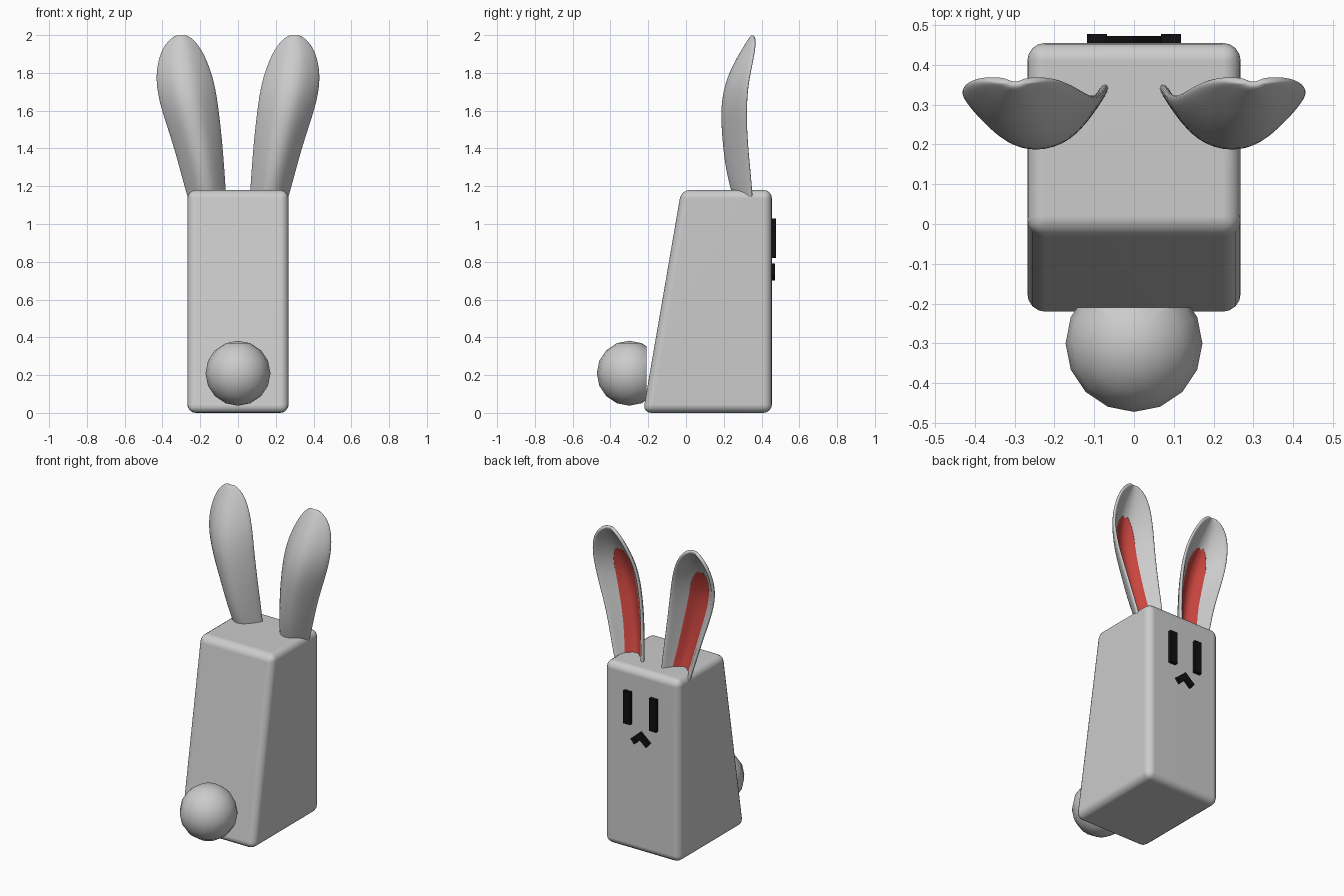
import bpy, bmesh
from mathutils import Matrix

if "Cube" in bpy.data.objects:
    bpy.data.objects.remove(bpy.data.objects["Cube"])


def material(name, rgb):
    m = bpy.data.materials.new(name)
    m.diffuse_color = (*rgb, 1)
    m.use_nodes = True
    m.node_tree.nodes["Principled BSDF"].inputs["Base Color"].default_value = m.diffuse_color
    return m


def finish(name, bm, mat=None, smooth=False):
    me = bpy.data.meshes.new(name)
    bm.to_mesh(me)
    bm.free()
    ob = bpy.data.objects.new(name, me)
    bpy.context.collection.objects.link(ob)
    if mat:
        me.materials.append(mat)
    for p in me.polygons:
        p.use_smooth = smooth
    return ob


def prism(points, offset):
    """Closed polygon swept along offset."""
    bm = bmesh.new()
    f = bm.faces.new([bm.verts.new(p) for p in points])
    ext = bmesh.ops.extrude_face_region(bm, geom=[f])
    moved = [v for v in ext["geom"] if isinstance(v, bmesh.types.BMVert)]
    bmesh.ops.translate(bm, verts=moved, vec=offset)
    bmesh.ops.recalc_face_normals(bm, faces=bm.faces)
    return bm


black = material("black", (0.005, 0.005, 0.006))
red = material("red", (0.6, 0.06, 0.05))

# Body: wedge-shaped block with rounded edges
bm = prism([(-0.268, -0.228, 0), (-0.268, 0.455, 0),
            (-0.268, 0.455, 1.18), (-0.268, -0.025, 1.18)], (0.536, 0, 0))
bmesh.ops.bevel(bm, geom=bm.edges[:], offset=0.045, offset_type='OFFSET',
                segments=4, profile=0.5, affect='EDGES')
body = finish("body", bm, smooth=True)
body.modifiers.new("normals", 'WEIGHTED_NORMAL')

# Tail: ball cut flat where it meets the body
bm = bmesh.new()
bmesh.ops.create_uvsphere(bm, u_segments=16, v_segments=8, radius=0.172,
                          matrix=Matrix.Translation((0, -0.3, 0.21)))
cut = bmesh.ops.bisect_plane(bm, geom=bm.verts[:] + bm.edges[:] + bm.faces[:],
                             plane_co=(0, -0.21, 0), plane_no=(0, 1, 0), clear_outer=True)
bmesh.ops.holes_fill(bm, edges=[e for e in bm.edges if e.is_boundary])
tail = finish("tail", bm, smooth=True)
for p in tail.data.polygons:
    p.use_smooth = p.normal.y < 0.99

# Eyes: two thin upright bars
for side, name in ((1, "right_eye"), (-1, "left_eye")):
    pts = [(side * x, 0.445, z) for x, z in
           ((0.068, 0.82), (0.118, 0.82), (0.118, 1.03), (0.068, 1.03))]
    finish(name, prism(pts, (0, 0.032, 0)), black)

# Mouth: small chevron
pts = [(x, 0.445, z) for x, z in ((0, 0.79), (0.068, 0.732), (0.042, 0.70),
                                  (0, 0.737), (-0.042, 0.70), (-0.068, 0.732))]
finish("mouth", prism(pts, (0, 0.027, 0)), black)

# Ear sections: z, inner x, outer x, back y, rim y
EAR = [(1.08, .055, .255, .262, .350), (1.18, .058, .285, .230, .345),
       (1.30, .066, .317, .200, .335), (1.45, .077, .360, .183, .320),
       (1.62, .096, .419, .173, .315), (1.75, .117, .443, .200, .325),
       (1.85, .150, .434, .245, .345), (1.93, .190, .408, .295, .358),
       (1.98, .232, .365, .328, .360), (2.004, .275, .325, .345, .352)]


def ear_point(u, z):
    for a, b in zip(EAR, EAR[1:]):
        if z <= b[0]:
            break
    t = (z - a[0]) / (b[0] - a[0])
    xi, xo, yb, yr = [p + (q - p) * t for p, q in zip(a[1:], b[1:])]
    return (xi + (xo - xi) * (u + 1) / 2, yb + (yr - yb) * abs(u) ** 1.8, z)


def ear_shell(name, rows, thickness, shift=0.0, mat=None):
    """rows: (z, share of the ear width covered)."""
    bm = bmesh.new()
    us = (-1, -0.8, -0.5, -0.2, 0.2, 0.5, 0.8, 1)
    grid = []
    for z, w in rows:
        grid.append([bm.verts.new(ear_point(u * w, z)) for u in us])
    for lo, hi in zip(grid, grid[1:]):
        for j in range(len(us) - 1):
            bm.faces.new((lo[j], lo[j + 1], hi[j + 1], hi[j]))
    bmesh.ops.translate(bm, verts=bm.verts, vec=(0, shift, 0))
    ob = finish(name, bm, mat, smooth=True)
    sol = ob.modifiers.new("thickness", 'SOLIDIFY')
    sol.thickness, sol.offset = thickness, -1
    ob.modifiers.new("smooth", 'SUBSURF').levels = 2
    ob.modifiers["smooth"].render_levels = 2
    ob.modifiers.new("mirror", 'MIRROR').use_mirror_merge = False
    return ob


# Ears: cupped leaves opening towards the face, with red lining
ear_shell("ears", [(s[0], 1) for s in EAR], 0.022)
ear_shell("ear_linings", [(1.08, .68), (1.18, .66), (1.30, .62), (1.45, .58), (1.62, .55),
                          (1.72, .50), (1.79, .38), (1.83, .22), (1.845, .08)],
          0.020, 0.009, red)
